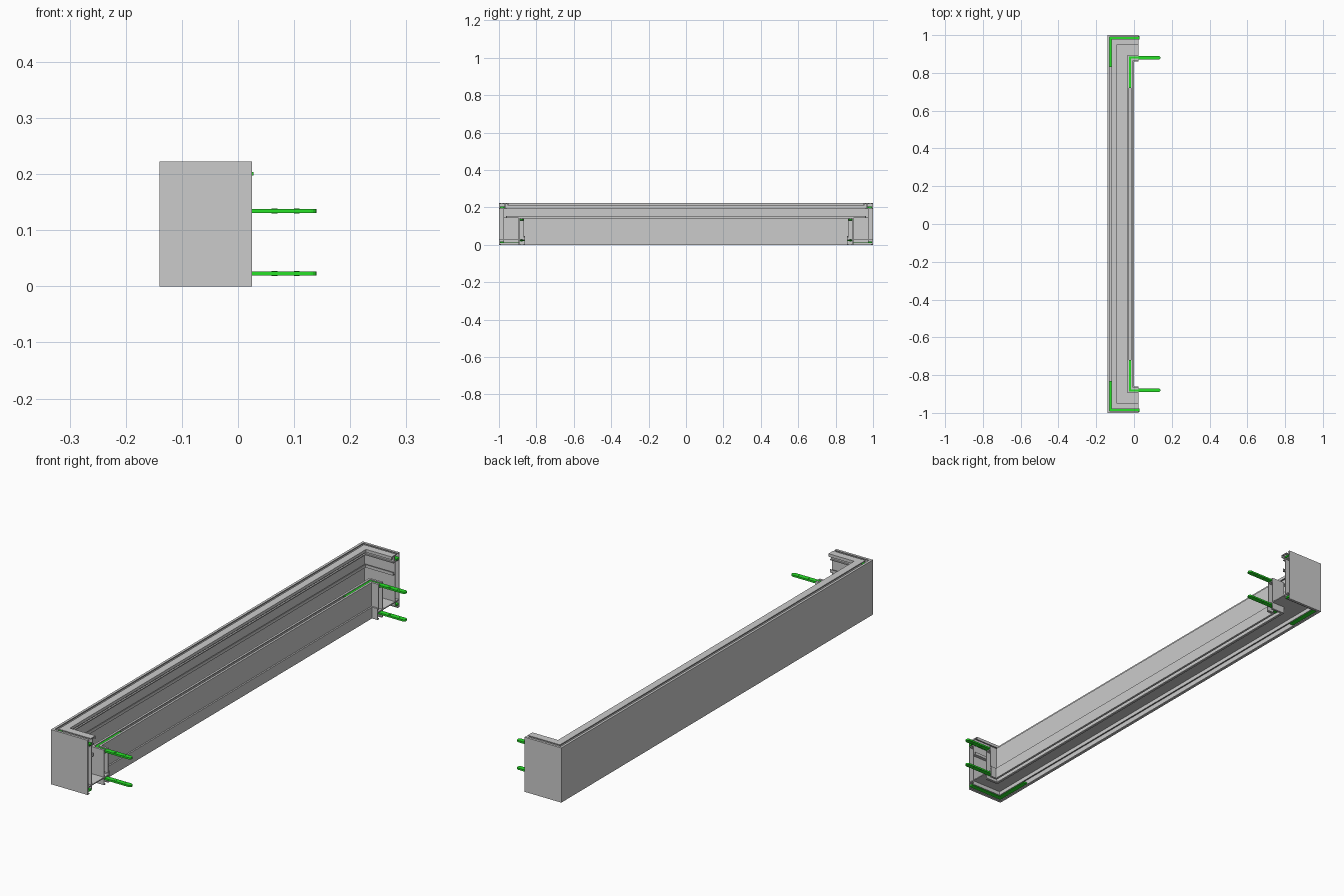
import bpy, bmesh, math

if "Cube" in bpy.data.objects:
    bpy.data.objects.remove(bpy.data.objects["Cube"])

END_X, BACK_X, HALF = 0.025, -0.14, 1.0

green = bpy.data.materials.new("green")
green.diffuse_color = (0.02, 0.75, 0.02, 1)
green.use_nodes = True
green.node_tree.nodes["Principled BSDF"].inputs["Base Color"].default_value = green.diffuse_color


def finish(name, bm, mat=None):
    bmesh.ops.recalc_face_normals(bm, faces=bm.faces)
    mesh = bpy.data.meshes.new(name)
    bm.to_mesh(mesh)
    bm.free()
    obj = bpy.data.objects.new(name, mesh)
    bpy.context.collection.objects.link(obj)
    if mat:
        mesh.materials.append(mat)
    return obj


def sweep(name, strips):
    """Sweep (depth0, z0, depth1, z1) section strips round the mitred U path."""
    bm = bmesh.new()
    for d0, z0, d1, z1 in strips:
        section = [(d0, z0), (d1, z0), (d1, z1), (d0, z1)]
        rings = [[] for _ in range(4)]
        for d, z in section:
            path = [(END_X, -HALF + d), (BACK_X + d, -HALF + d),
                    (BACK_X + d, HALF - d), (END_X, HALF - d)]
            for ring, (x, y) in zip(rings, path):
                ring.append(bm.verts.new((x, y, z)))
        for a, b in zip(rings, rings[1:]):
            for i in range(4):
                j = (i + 1) % 4
                bm.faces.new((a[i], a[j], b[j], b[i]))
        bm.faces.new(rings[0])
        bm.faces.new(rings[-1])
    return finish(name, bm)


def bracket(name, side, d0, d1, z, tip_x, leg_y, rounded, thick=0.007):
    """Flat L-shaped corner connector lying in the profile slots."""
    x0, x1 = BACK_X + d0, BACK_X + d1
    y0, y1 = HALF - d1, HALF - d0
    r = (y1 - y0) / 2
    pts = [(x0, y1), (x0, leg_y), (x1, leg_y), (x1, y0)]
    if rounded:
        for i in range(9):
            a = -math.pi / 2 + math.pi * i / 8
            pts.append((tip_x - r + r * math.cos(a), y0 + r + r * math.sin(a)))
    else:
        pts += [(tip_x, y0), (tip_x, y1)]
    bm = bmesh.new()
    face = bm.faces.new([bm.verts.new((x, y * side, z)) for x, y in pts])
    ext = bmesh.ops.extrude_face_region(bm, geom=[face])
    top = [v for v in ext["geom"] if isinstance(v, bmesh.types.BMVert)]
    bmesh.ops.translate(bm, verts=top, vec=(0, 0, thick))
    finish(name, bm, green)


# outer shell: hollow wall, bracket slots, top lips and mid hook
sweep("outer_wall", [
    (0, 0, .004, .222),
    (.024, .030, .028, .194),
    (.004, 0, .011, .004),
    (.024, .012, .028, .030),
    (.004, .192, .040, .196),
    (.004, .218, .010, .222),
    (.020, .218, .050, .222),
    (.030, .196, .034, .218),
    (.046, .210, .050, .218),
    (.028, .143, .042, .147),
    (.038, .147, .042, .155),
])

# floor plate joining both walls
sweep("floor", [(.004, .028, .108, .032)])

# inner wall: hollow, with open slots at top and bottom and a foot ledge
sweep("inner_wall", [
    (.105, 0, .109, .142),
    (.130, .040, .134, .142),
    (.109, .126, .130, .130),
    (.109, .139, .114, .142),
    (.125, .139, .130, .142),
    (.109, .028, .138, .032),
    (.134, .042, .140, .046),
    (.136, 0, .140, .042),
    (.109, 0, .114, .004),
    (.131, 0, .136, .004),
])

# corner brackets at both ends, low and high
for side, label in ((1, "back"), (-1, "front")):
    for level, z in (("low", .019), ("high", .131)):
        bracket(f"inner_bracket_{level}_{label}", side, .110, .130, z, .14, .72, True)
    for level, z in (("low", .010), ("high", .197)):
        bracket(f"outer_bracket_{level}_{label}", side, .0045, .0235, z, .028 if level == "high" else END_X, .83, False)

    # grub screws in the exposed bracket arms
    for level, z in (("low", .0225), ("high", .1345)):
        bm = bmesh.new()
        for x in (.065, .105):
            geo = bmesh.ops.create_cone(bm, cap_ends=True, segments=12, radius1=.005,
                                        radius2=.005, depth=.009)
            bmesh.ops.translate(bm, verts=geo["verts"], vec=(x, side * (HALF - .12), z))
        finish(f"grub_screws_{level}_{label}", bm, green)
